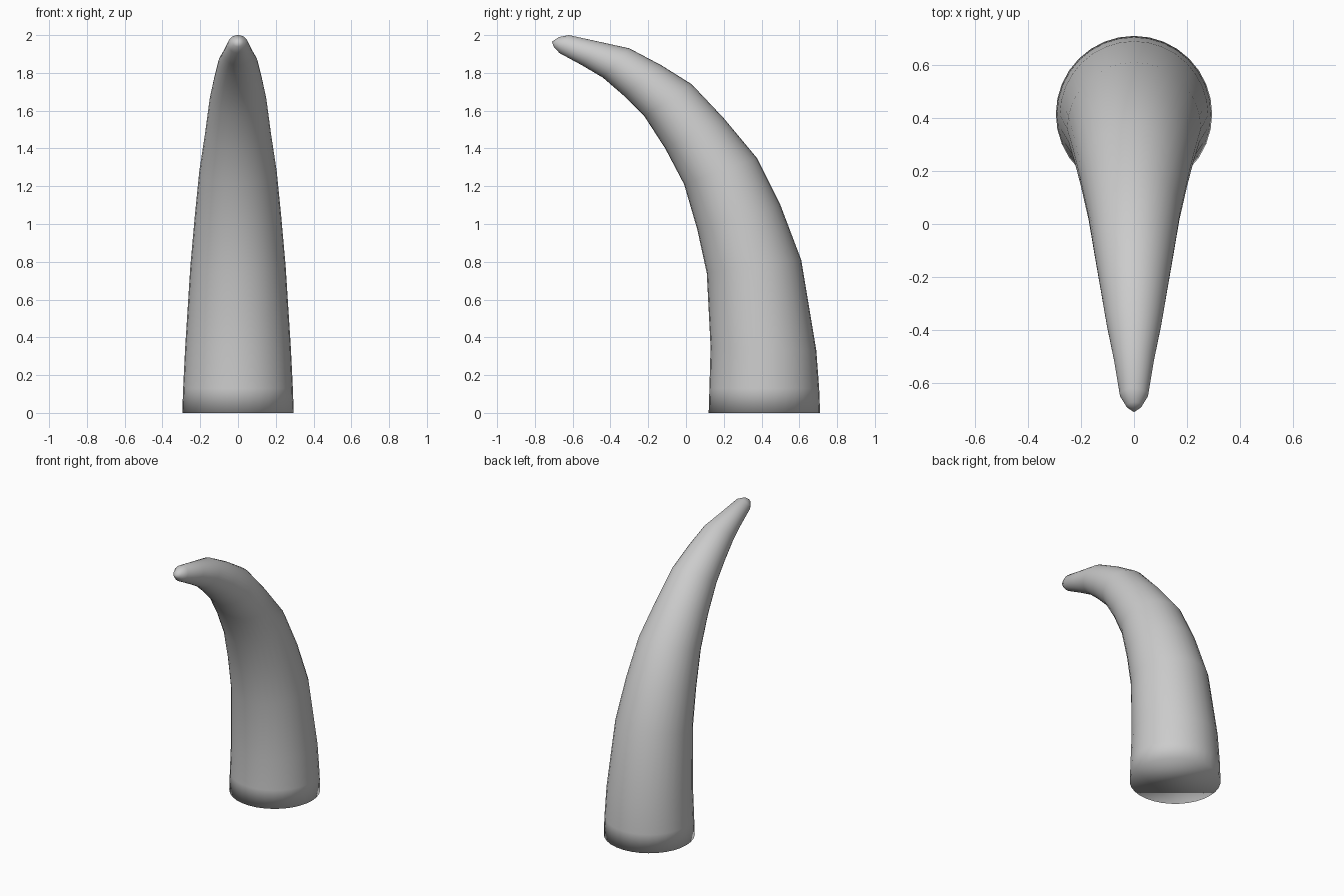
import bpy, bmesh, math

if "Cube" in bpy.data.objects:
    bpy.data.objects.remove(bpy.data.objects["Cube"])

# Side profile: (outer y, outer z, inner y, inner z) for each ring, base to tip
RINGS = [
    (0.71, 0.00, 0.12, 0.00), (0.705, 0.13, 0.124, 0.13), (0.69, 0.33, 0.13, 0.35),
    (0.61, 0.81, 0.11, 0.74), (0.50, 1.10, 0.06, 0.97), (0.375, 1.35, -0.01, 1.21),
    (0.20, 1.56, -0.11, 1.40), (0.03, 1.74, -0.22, 1.57), (-0.13, 1.84, -0.33, 1.68),
    (-0.30, 1.93, -0.44, 1.775), (-0.46, 1.965, -0.55, 1.84), (-0.62, 2.00, -0.67, 1.905),
    (-0.672, 1.99, -0.70, 1.938),
]
TIP = (0, -0.71, 1.965)
SIDES = 32

bm = bmesh.new()
loops = []
for yo, zo, yi, zi in RINGS:
    r = math.hypot(yo - yi, zo - zi) / 2
    cy, cz, hy, hz = (yo + yi) / 2, (zo + zi) / 2, (yo - yi) / 2, (zo - zi) / 2
    loop = []
    for i in range(SIDES):
        a = 2 * math.pi * i / SIDES
        loop.append(bm.verts.new((r * math.cos(a), cy + hy * math.sin(a), cz + hz * math.sin(a))))
    loops.append(loop)

# Horn wall, flat base and rounded tip
for low, high in zip(loops, loops[1:]):
    for i in range(SIDES):
        j = (i + 1) % SIDES
        bm.faces.new((low[i], low[j], high[j], high[i]))
bm.faces.new(loops[0][::-1])
tip = bm.verts.new(TIP)
for i in range(SIDES):
    bm.faces.new((loops[-1][i], loops[-1][(i + 1) % SIDES], tip))
bmesh.ops.recalc_face_normals(bm, faces=bm.faces)
for f in bm.faces:
    f.smooth = True

mesh = bpy.data.meshes.new("curved_horn")
bm.to_mesh(mesh)
bm.free()
grey = bpy.data.materials.new("light grey")
grey.diffuse_color = (0.6, 0.6, 0.6, 1)
grey.use_nodes = True
grey.node_tree.nodes["Principled BSDF"].inputs["Base Color"].default_value = grey.diffuse_color
mesh.materials.append(grey)
horn = bpy.data.objects.new("curved_horn", mesh)
bpy.context.collection.objects.link(horn)
